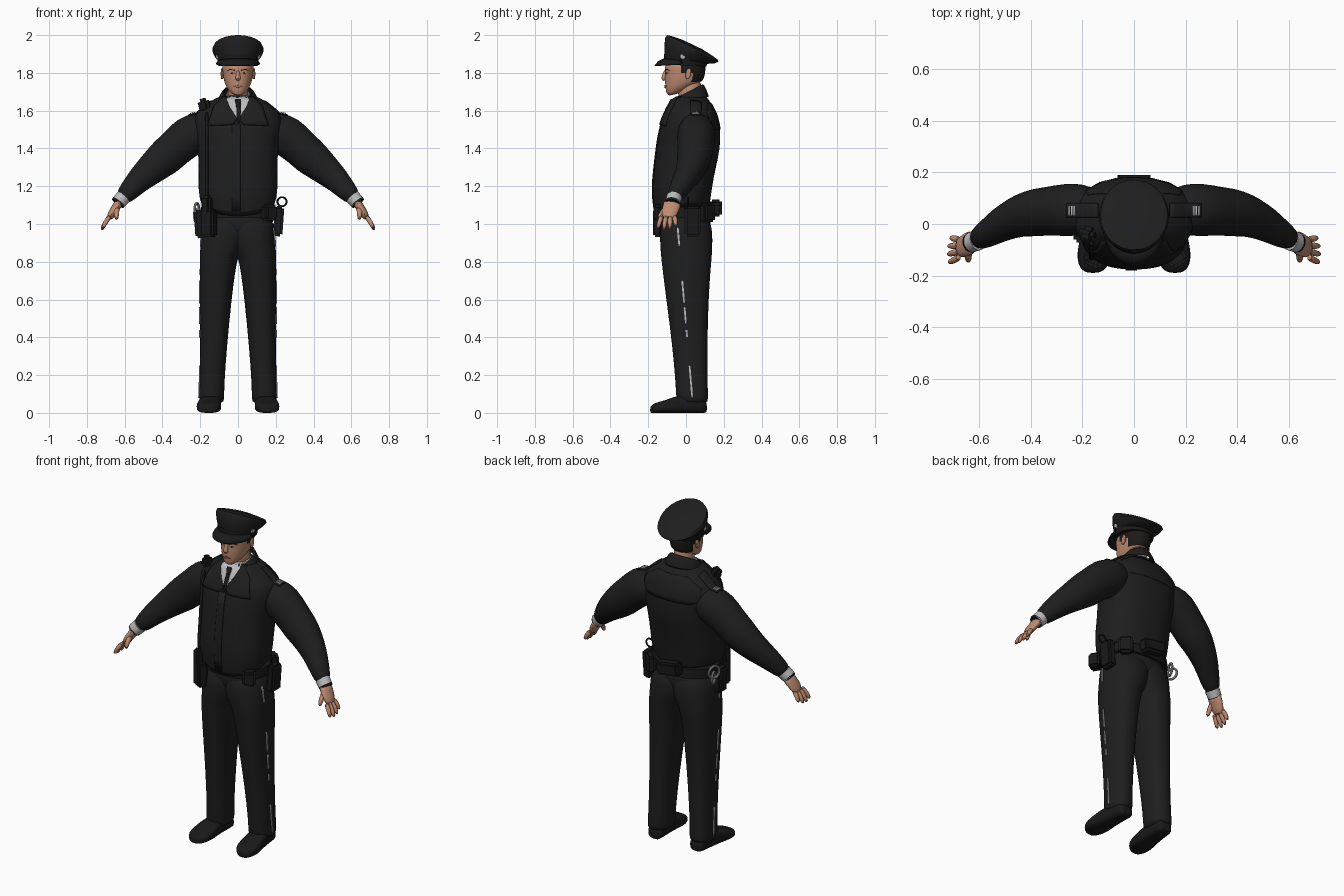
import bpy, bmesh, math
from mathutils import Vector, Matrix
from mathutils.bvhtree import BVHTree

cube = bpy.data.objects.get("Cube")
if cube:
    bpy.data.objects.remove(cube, do_unlink=True)


def material(name, color, rough=0.7):
    m = bpy.data.materials.new(name)
    m.use_nodes = True
    m.diffuse_color = (*color, 1)
    bsdf = m.node_tree.nodes["Principled BSDF"]
    bsdf.inputs["Base Color"].default_value = (*color, 1)
    bsdf.inputs["Roughness"].default_value = rough
    return m


CLOTH = material("uniform black", (0.013, 0.013, 0.013))
LEATHER = material("leather black", (0.01, 0.01, 0.01))
SKIN = material("skin", (0.52, 0.26, 0.165))
SHIRT = material("shirt grey", (0.5, 0.5, 0.51))
SILVER = material("silver", (0.42, 0.42, 0.42), 0.4)
HAIR = material("dark hair", (0.012, 0.01, 0.009))
LIPS = material("lips", (0.4, 0.16, 0.11))
EYE = material("eye white", (0.5, 0.42, 0.38))

made = []


def finish(name, bm, *mats, subsurf=0, thick=0):
    """Turn a bmesh into an object with optional thickness and smoothing."""
    bmesh.ops.recalc_face_normals(bm, faces=bm.faces)
    mesh = bpy.data.meshes.new(name)
    bm.to_mesh(mesh)
    bm.free()
    obj = bpy.data.objects.new(name, mesh)
    bpy.context.collection.objects.link(obj)
    for m in mats:
        mesh.materials.append(m)
    if thick:
        mod = obj.modifiers.new("thickness", "SOLIDIFY")
        mod.thickness, mod.offset = thick, 0
    if subsurf:
        mod = obj.modifiers.new("smooth", "SUBSURF")
        mod.levels = mod.render_levels = subsurf
    made.append(obj)
    return obj


def loft(name, rings, *mats, n=2.0, seg=24, cap=True, keep=None, paint=None, subsurf=1, thick=0):
    """Skin a row of superellipse rings, each given as centre, u axis, v axis."""
    bm = bmesh.new()
    rows = []
    for c, u, v in rings:
        row = []
        for i in range(seg):
            t = 2 * math.pi * i / seg
            a, b = (math.copysign(abs(f) ** (2 / n), f) for f in (math.cos(t), math.sin(t)))
            row.append(bm.verts.new(c + u * a + v * b))
        rows.append(row)
    for r, q in zip(rows, rows[1:]):
        for i in range(seg):
            j = (i + 1) % seg
            bm.faces.new((r[i], r[j], q[j], q[i]))
    if cap:
        bm.faces.new(rows[0])
        bm.faces.new(rows[-1])
    if keep:
        bad = [f for f in bm.faces if not keep(f.calc_center_median())]
        bmesh.ops.delete(bm, geom=bad, context="FACES")
    if paint:
        for f in bm.faces:
            f.material_index = paint(f.calc_center_median())
    return finish(name, bm, *mats, subsurf=subsurf, thick=thick)


def tilted(yf, zf, yb, zb, rx, cx=0):
    """Ring given by its front point, back point and half width."""
    return (Vector((cx, (yf + yb) / 2, (zf + zb) / 2)), Vector((rx, 0, 0)),
            Vector((0, (yb - yf) / 2, (zb - zf) / 2)))


def flat(z, yf, yb, rx, cx=0):
    return tilted(yf, z, yb, z, rx, cx)


def tube(name, pts, radii, mat, wide=1.0, seg=12, **kw):
    """Tapered tube along a path; wide scales it across y."""
    pts = [Vector(p) for p in pts]
    rings = []
    for i, p in enumerate(pts):
        t = (pts[min(i + 1, len(pts) - 1)] - pts[max(i - 1, 0)]).normalized()
        u = Vector((0, 1, 0)).cross(t).normalized()
        rings.append((p, u * radii[i], t.cross(u) * radii[i] * wide))
    return loft(name, rings, mat, seg=seg, **kw)


def box(name, loc, size, mat, turn=0, tilt=0, bevel=0.012):
    bm = bmesh.new()
    bmesh.ops.create_cube(bm, size=1)
    bmesh.ops.scale(bm, vec=size, verts=bm.verts)
    bmesh.ops.bevel(bm, geom=bm.edges[:], offset=bevel, segments=2, affect="EDGES")
    m = Matrix.Translation(loc) @ Matrix.Rotation(math.radians(turn), 4, "Z") @ Matrix.Rotation(math.radians(tilt), 4, "Y")
    bm.transform(m)
    return finish(name, bm, mat)


def hit(targets, p, d):
    """Outermost point of the targets met when travelling along d."""
    d = Vector(d)
    start = Vector(p) - d * 3
    hits = [h for h in (t.ray_cast(start, d) for t in targets) if h[0]]
    return min(hits, key=lambda h: h[3])[0] if hits else None


def patch(name, outline, targets, d, mat, off=0.004, cuts=5):
    """Thin plate laid on a surface; the outline is in the plane facing d."""
    k = [abs(c) for c in d].index(1)
    bm = bmesh.new()
    corners = [list(p) for p in outline]
    for c in corners:
        c.insert(k, 0)
    bm.faces.new([bm.verts.new(c) for c in corners])
    bmesh.ops.triangulate(bm, faces=bm.faces)
    bmesh.ops.subdivide_edges(bm, edges=bm.edges[:], cuts=cuts, use_grid_fill=True)
    for v in bm.verts[:]:
        h = hit(targets, v.co, d)
        if h:
            v.co = h - Vector(d) * off
        else:
            bm.verts.remove(v)
    return finish(name, bm, mat, thick=off * 1.8)


def trees(*objs):
    bpy.context.view_layer.update()
    dg = bpy.context.evaluated_depsgraph_get()
    return [BVHTree.FromObject(o, dg) for o in objs]


FRONT, BACK, DOWN = (0, 1, 0), (0, -1, 0), (0, 0, -1)

# Jacket body, its hem curving up towards the sides
torso = loft("jacket", [
    tilted(-.14, 1.03, .11, 1.075, .17), tilted(-.168, 1.045, .125, 1.08, .198),
    flat(1.18, -.182, .135, .212), flat(1.3, -.168, .158, .208), flat(1.4, -.157, .182, .213),
    flat(1.5, -.142, .183, .23), flat(1.56, -.122, .172, .238), flat(1.6, -.104, .155, .21),
    flat(1.645, -.08, .13, .15), flat(1.685, -.06, .105, .095)], CLOTH, n=2.4, seg=32)
for v in torso.data.vertices:
    if v.co.z < 1.1:
        v.co.z += v.co.x ** 2
loft("jacket_collar", [
    tilted(-.085, 1.63, .122, 1.67, .11), tilted(-.07, 1.655, .095, 1.74, .083),
    tilted(-.065, 1.655, .085, 1.735, .075)], CLOTH, cap=False,
    keep=lambda c: c.y > -.035, thick=.008)
loft("shirt_collar", [tilted(-.06, 1.64, .08, 1.69, .066), tilted(-.055, 1.675, .08, 1.715, .06)],
     SHIRT, cap=False, thick=.005)

# Sleeves, cuffs and hands
sleeves = []
for s, side in ((1, "left"), (-1, "right")):
    path = [(.13, .055, 1.5), (.2, .056, 1.489), (.26, .055, 1.468), (.335, .05, 1.4), (.38, .044, 1.358),
            (.428, .036, 1.318), (.485, .014, 1.268), (.535, -.015, 1.222), (.58, -.045, 1.172), (.618, -.066, 1.13)]
    sleeves.append(tube(side + "_sleeve", [(s * x, y, z) for x, y, z in path],
                        [.085, .107, .112, .1, .101, .091, .078, .066, .054, .042], CLOTH, wide=.94, seg=20, subsurf=1))
    tube(side + "_cuff", [(s * .606, -.062, 1.143), (s * .633, -.072, 1.113)], [.041, .039], SHIRT, seg=20, subsurf=0)
    tube(side + "_wrist_band", [(s * .63, -.071, 1.117), (s * .637, -.073, 1.108)], [.04, .037], LEATHER, seg=20, subsurf=0)
    tube(side + "_palm", [(s * .625, -.07, 1.12), (s * .645, -.077, 1.09), (s * .665, -.088, 1.06), (s * .684, -.094, 1.025)],
         [.025, .023, .022, .017], SKIN, wide=2.0, seg=16)
    for i, name in enumerate(("index", "middle", "ring", "little")):
        o = -.034 + i * .022
        reach = (.9, 1.0, .95, .75)[i]
        tube(f"{side}_{name}_finger", [(s * .675, -.093 + o, 1.045), (s * (.679 + .026 * reach), -.098 + 1.3 * o, 1.045 - .04 * reach),
             (s * (.679 + .044 * reach), -.1 + 1.45 * o, 1.045 - .08 * reach)], [.015, .014, .01], SKIN, seg=8)
    tube(side + "_thumb", [(s * .64, -.095, 1.09), (s * .645, -.13, 1.06), (s * .642, -.145, 1.02)],
         [.018, .016, .011], SKIN, seg=8)

# Trousers with side stripes
loft("trouser_seat", [flat(.88, -.05, .06, .06), flat(.93, -.115, .12, .13), flat(1.0, -.136, .136, .185),
                      flat(1.09, -.135, .122, .18)], CLOTH, n=2.4)
for s, side in ((1, "left"), (-1, "right")):
    rows = [(.05, .078, .203, -.045, .115), (.07, .072, .207, -.052, .118), (.15, .073, .202, -.055, .115),
            (.35, .058, .2, -.072, .113), (.6, .034, .202, -.105, .12), (.75, .014, .204, -.124, .13),
            (.83, .0, .203, -.133, .138), (.88, -.035, .2, -.137, .14), (.95, -.06, .196, -.14, .142),
            (1.06, -.06, .185, -.132, .127)]
    leg = loft(side + "_trouser_leg", [flat(z, f, b, (o - i) / 2, s * (i + o) / 2) for z, i, o, f, b in rows], CLOTH, n=2.3)
    leg_tree = trees(leg)
    for k, (low, high) in enumerate(((.08, .25), (.4, .44), (.47, .56), (.58, .7), (.88, .98))):
        ya, yb = (.035 - .085 * z for z in (low, high))
        patch(f"{side}_stripe_{k}", [(ya, low), (ya + .01, low), (yb + .01, high), (yb, high)],
              leg_tree, (-s, 0, 0), SHIRT, off=.003)
    # Shoes, heel to toe
    shoe = [(.112, .034, .05), (.095, .048, .085), (.02, .053, .1), (-.06, .06, .088), (-.11, .068, .066),
            (-.16, .06, .055), (-.182, .04, .042), (-.19, .018, .03)]
    loft(side + "_shoe", [(Vector((s * (.146 - y * .07), y, h / 2)), Vector((w, 0, 0)), Vector((0, 0, h / 2)))
                          for y, w, h in shoe], LEATHER, n=3.0)

# Head, neck, hair, ears and face
loft("neck", [flat(1.62, -.03, .08, .056), flat(1.7, -.048, .078, .054), flat(1.78, -.04, .085, .056)], SKIN)
head = loft("head", [
    tilted(-.088, 1.677, -.03, 1.695, .022), tilted(-.102, 1.686, .01, 1.712, .042), tilted(-.108, 1.71, .045, 1.735, .06),
    tilted(-.11, 1.74, .085, 1.755, .071), flat(1.772, -.113, .096, .077), flat(1.8, -.109, .102, .081),
    flat(1.83, -.114, .104, .084), flat(1.87, -.1, .1, .08)], SKIN, HAIR, n=2.15, seg=32,
    paint=lambda c: int(c.z > 1.745 and c.y > .03 or c.z > 1.81 and c.y > -.02))
tube("nose", [(0, -.106, 1.815), (0, -.115, 1.79), (0, -.119, 1.772), (0, -.108, 1.76)], [.008, .011, .016, .011], SKIN, seg=10)
face = trees(head)
patch("lips", [(-.024, 1.729), (0, 1.735), (.024, 1.729), (0, 1.721)], face, FRONT, LIPS, off=.003)
for s, side in ((1, "left"), (-1, "right")):
    patch(side + "_eye", [(s * .02, 1.798), (s * .033, 1.803), (s * .047, 1.798), (s * .033, 1.794)], face, FRONT, EYE, off=.002)
    patch(side + "_iris", [(s * .03, 1.802), (s * .037, 1.802), (s * .037, 1.795), (s * .03, 1.795)], face, FRONT, HAIR, off=.003)
    patch(side + "_brow", [(s * .016, 1.811), (s * .04, 1.817), (s * .057, 1.811), (s * .04, 1.821), (s * .016, 1.816)], face, FRONT, HAIR, off=.002)
    loft(side + "_ear", [(Vector((s * x, .008 + x * .05, 1.795)), Vector((0, w, 0)), Vector((0, .3 * w, h)))
                         for x, w, h in ((.072, .012, .022), (.086, .017, .032), (.092, .014, .028))], SKIN, seg=12)

# Peaked cap
loft("cap_band", [tilted(-.116, 1.845, .108, 1.833, .105), tilted(-.116, 1.9, .112, 1.852, .109)], LEATHER, seg=36, subsurf=0)
loft("cap_crown", [
    tilted(-.114, 1.895, .112, 1.848, .108), tilted(-.115, 1.94, .15, 1.85, .126), tilted(-.11, 1.985, .172, 1.858, .136),
    tilted(-.1, 2.0, .166, 1.872, .13), tilted(-.075, 1.994, .14, 1.891, .105), tilted(-.02, 1.976, .085, 1.926, .05)],
    CLOTH, seg=36, subsurf=0)
loft("cap_visor", [tilted(-.112, 1.876, .11, 1.846, .106), tilted(-.145, 1.86, .11, 1.85, .112),
                   tilted(-.165, 1.838, .11, 1.85, .113)], LEATHER, seg=36, cap=False, subsurf=0,
     keep=lambda c: c.y < -.025, thick=.006)
for s, side in ((1, "left"), (-1, "right")):
    tube(side + "_cap_button", [(s * .1, -.018, 1.886), (s * .116, -.018, 1.886)], [.017, .013], SILVER, subsurf=0)

# Shirt front, tie, lapels, zip flap and yoke laid on the jacket
body = trees(torso)
patch("shirt_front", [(-.065, 1.678), (.065, 1.678), (.05, 1.6), (.03, 1.555), (-.012, 1.555), (-.045, 1.6)], body, FRONT, SHIRT)
patch("tie", [(-.014, 1.66), (.014, 1.66), (.008, 1.632), (.014, 1.56), (.004, 1.53), (-.009, 1.56), (-.008, 1.632)],
      body, FRONT, LEATHER, off=.0055)
patch("zip_flap", [(-.032, 1.07), (.012, 1.07), (.012, 1.53), (-.032, 1.53)], body, FRONT, CLOTH, off=.003)
patch("back_yoke", [(-.2, 1.5), (.2, 1.5), (.18, 1.59), (.1, 1.64), (-.1, 1.64), (-.18, 1.59)], body, BACK, CLOTH, off=.002)
shoulders = trees(torso, *sleeves)
for s, side in ((1, "left"), (-1, "right")):
    patch(side + "_lapel", [(s * .07, 1.685), (s * .13, 1.62), (s * .16, 1.52), (s * .03, 1.525), (s * .004, 1.555), (s * .045, 1.62)],
          body, FRONT, CLOTH, off=.005)
    patch(side + "_epaulet", [(s * .14, .025), (s * .262, .025), (s * .262, .08), (s * .14, .08)], shoulders, DOWN, CLOTH, off=.003)
    for k in range(3):
        x = s * (.228 + k * .01)
        patch(f"{side}_rank_bar_{k}", [(x, .033), (x + s * .006, .033), (x + s * .006, .07), (x, .07)], shoulders, DOWN, SHIRT, off=.0055)

# Shoulder microphone and cord
box("shoulder_microphone", (-.178, -.035, 1.628), (.06, .05, .075), LEATHER, turn=-20, tilt=-15, bevel=.016)
cord = []
for k in range(9):
    z = 1.6 - k * .06
    p = hit(body, (-.165, 0, z), FRONT)
    cord.append((-.165, p.y - .006, z))
tube("microphone_cord", cord, [.01] * len(cord), LEATHER, seg=8)

# Duty belt with its pouches
loft("duty_belt", [flat(1.035, -.146, .14, .194), flat(1.09, -.144, .135, .196)], LEATHER, n=2.4, seg=32, subsurf=0)
for name, loc, size, turn, tilt in (
        ("radio_pouch", (-.155, -.135, 1.005), (.08, .06, .15), -30, 0),
        ("radio", (-.165, -.14, 1.1), (.055, .045, .1), -30, 0),
        ("front_pouch", (.165, -.13, 1.06), (.075, .065, .085), 32, 0),
        ("left_holster", (.215, .035, 1.015), (.05, .085, .16), 0, 4),
        ("right_holster", (-.205, -.035, 1.0), (.05, .075, .15), 0, -4),
        ("hip_pouch", (.155, .115, 1.06), (.08, .05, .1), -45, 0),
        ("back_pouch", (0, .158, 1.085), (.145, .065, .075), 0, 8)):
    box(name, loc, size, LEATHER, turn, tilt)


def hoop(name, loc, radius, thick, mat, turn=0):
    bpy.ops.mesh.primitive_torus_add(location=loc, rotation=(math.radians(90), 0, math.radians(turn)), major_radius=radius,
                                     minor_radius=thick, major_segments=24, minor_segments=8)
    obj = bpy.context.object
    obj.name = name
    obj.data.materials.append(mat)
    made.append(obj)


hoop("baton_ring", (.233, .01, 1.118), .024, .005, LEATHER)
hoop("handcuff_upper", (-.218, .045, 1.075), .035, .007, SILVER, 70)
hoop("handcuff_lower", (-.221, .055, 1.045), .033, .007, SILVER, 110)

# Smooth shading with crisp edges
bpy.ops.object.select_all(action="DESELECT")
for o in made:
    o.select_set(True)
bpy.context.view_layer.objects.active = made[0]
bpy.ops.object.shade_smooth_by_angle(angle=math.radians(40))
